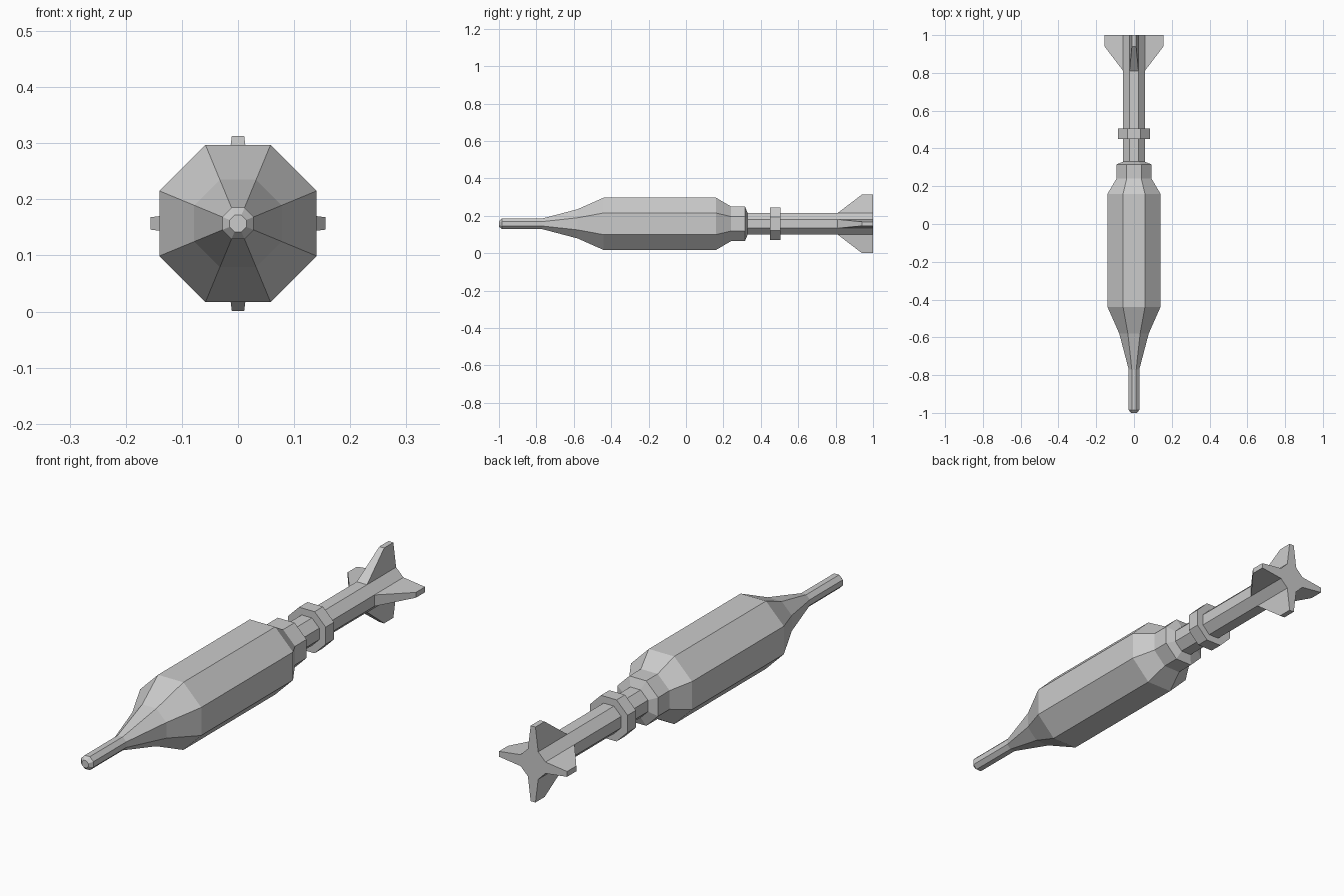
import bpy, bmesh, math
from mathutils import Matrix

if "Cube" in bpy.data.objects:
    bpy.data.objects.remove(bpy.data.objects["Cube"])

ZC = 0.157          # height of the long axis
K = math.tan(math.pi / 8)


def make_object(name, bm):
    bmesh.ops.recalc_face_normals(bm, faces=bm.faces)
    mesh = bpy.data.meshes.new(name)
    bm.to_mesh(mesh)
    bm.free()
    ob = bpy.data.objects.new(name, mesh)
    bpy.context.collection.objects.link(ob)
    ob.location.z = ZC
    return ob


def lathe(name, profile, closed=False):
    """Octagonal sweep along y; profile holds (y, flat-to-centre distance)."""
    bm = bmesh.new()
    rings = []
    for y, apothem in profile:
        r = apothem / math.cos(math.pi / 8)
        rings.append([bm.verts.new((r * math.cos((i + .5) * math.pi / 4), y,
                                    r * math.sin((i + .5) * math.pi / 4)))
                      for i in range(8)])
    pairs = list(zip(rings, rings[1:]))
    if closed:
        pairs.append((rings[-1], rings[0]))
    for a, b in pairs:
        for i in range(8):
            j = (i + 1) % 8
            bm.faces.new((a[i], a[j], b[j], b[i]))
    if not closed:
        bm.faces.new(rings[0])
        bm.faces.new(rings[-1])
    return make_object(name, bm)


# Nose probe, swollen body, rear collar and tail tube in one skin
lathe("body", [(-1.0, .015), (-.985, .028), (-.77, .028), (-.58, .078),
               (-.44, .14), (.16, .14), (.24, .093), (.315, .093),
               (.33, .057), (1.0, .057)])

# Band around the tail tube
lathe("tail_band", [(.45, .055), (.45, .086), (.505, .086), (.505, .055)], closed=True)

# Four tapered fins, each growing from one flat of the tail tube
for n, name in enumerate(("top", "left", "bottom", "right")):
    bm = bmesh.new()
    base, tip = .057, .156
    sides = []
    for s in (-1, 1):
        sides.append([bm.verts.new((s * w, y, z)) for w, y, z in
                      ((base * K, .81, base), (.011, .94, tip),
                       (.011, 1.0, tip), (base * K, 1.0, base))])
    a, b = sides
    bm.faces.new(a)
    bm.faces.new(b)
    for i in range(3):
        bm.faces.new((a[i], a[i + 1], b[i + 1], b[i]))
    bm.faces.new((a[3], a[0], b[0], b[3]))
    bm.transform(Matrix.Rotation(-n * math.pi / 2, 4, 'Y'))
    make_object("fin_" + name, bm)
